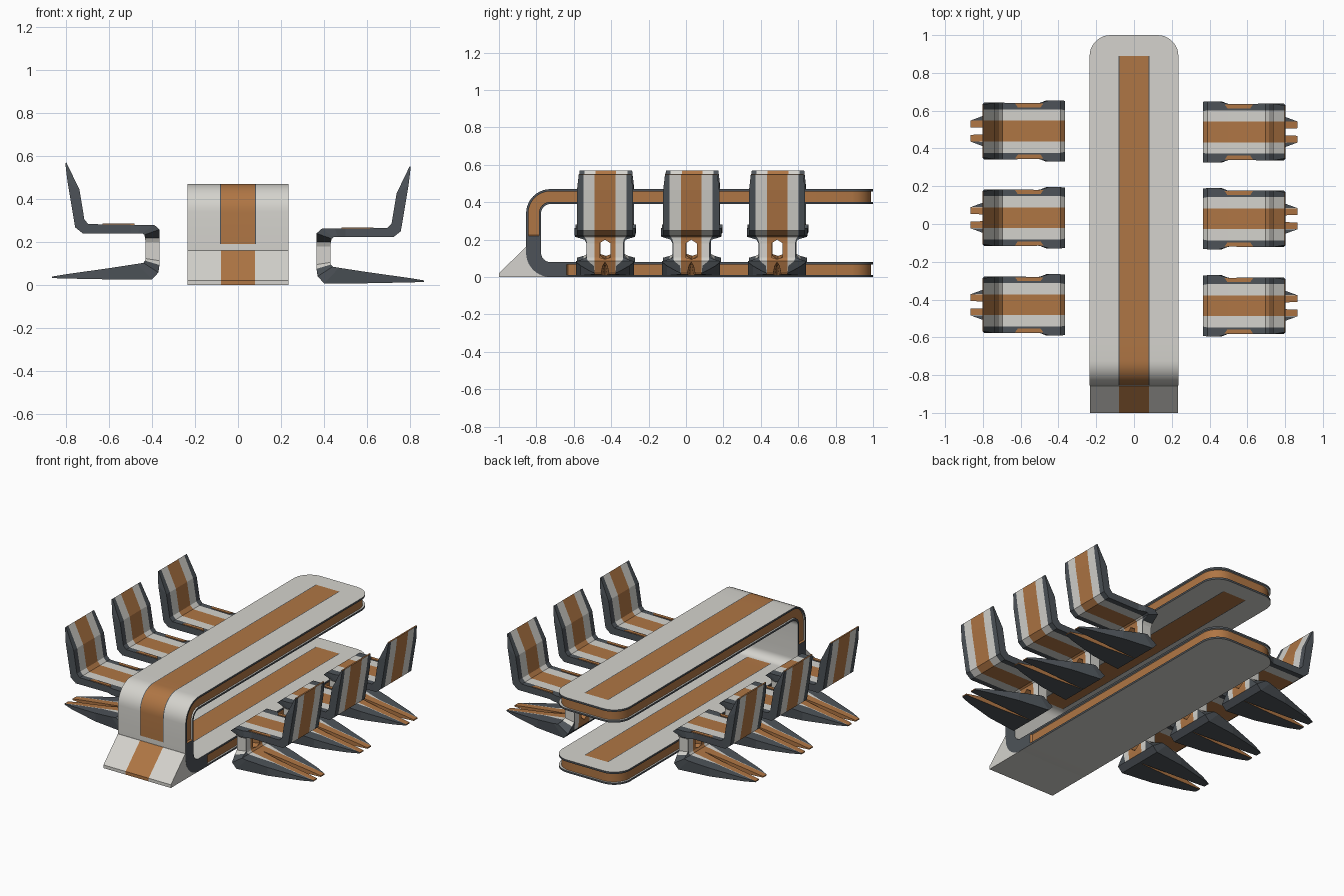
import bpy, bmesh, math
from mathutils import Vector

if "Cube" in bpy.data.objects:
    bpy.data.objects.remove(bpy.data.objects["Cube"])

# Colours
WHITE, ORANGE, DARK = 0, 1, 2
mats = []
for name, col in (("pale_grey", (0.66, 0.65, 0.61)), ("wood_orange", (0.43, 0.18, 0.058)),
                  ("dark_grey", (0.074, 0.086, 0.098))):
    m = bpy.data.materials.new(name)
    m.diffuse_color = (*col, 1)
    m.use_nodes = True
    m.node_tree.nodes["Principled BSDF"].inputs["Base Color"].default_value = m.diffuse_color
    mats.append(m)


def finish(bm, name, smooth=False):
    bmesh.ops.remove_doubles(bm, verts=bm.verts, dist=1e-5)
    bmesh.ops.dissolve_degenerate(bm, dist=1e-5, edges=bm.edges)
    bmesh.ops.recalc_face_normals(bm, faces=bm.faces)
    me = bpy.data.meshes.new(name)
    bm.to_mesh(me)
    bm.free()
    ob = bpy.data.objects.new(name, me)
    bpy.context.collection.objects.link(ob)
    for m in mats:
        me.materials.append(m)
    if smooth:
        bpy.ops.object.select_all(action='DESELECT')
        ob.select_set(True)
        bpy.context.view_layer.objects.active = ob
        bpy.ops.object.shade_smooth_by_angle(angle=math.radians(30))
    return ob


def loft(bm, rings, colour, cap):
    """Skin closed rings; colour(i, j) gives a material or None to skip."""
    vs = [[bm.verts.new(p) for p in r] for r in rings]
    n = len(rings[0])
    for i in range(len(rings) - 1):
        for j in range(n):
            c = colour(i, j)
            if c is not None:
                k = (j + 1) % n
                bm.faces.new((vs[i][j], vs[i][k], vs[i + 1][k], vs[i + 1][j])).material_index = c
    for r in (vs[0], vs[-1]):
        bm.faces.new(r).material_index = cap


# ---------- Table: one thick ribbon folded into a C ----------
HALF, TOP, FRONT, R, END = 0.235, 0.47, -0.855, 0.13, 0.11
path = []  # outer point (y, z), inward normal (y, z)
ys = [1 - END + END * math.sin(math.radians(a)) for a in range(90, -1, -10)] + [0.5, 0, -0.3, -0.63, -0.64]
path += [((y, TOP), (0, -1)) for y in ys]
for k in range(11):
    a = math.radians(90 + 9 * k)
    c, s = math.cos(a), math.sin(a)
    path.append(((FRONT + R + R * c, TOP - R + R * s), (-c, -s)))
path += [((FRONT, z), (1, 0)) for z in (0.225, 0.22, 0.19)]
for k in range(11):
    a = math.radians(180 + 9 * k)
    c, s = math.cos(a), math.sin(a)
    path.append(((FRONT + R + R * c, R + R * s), (-c, -s)))
path += [((y, 0), (0, 1)) for y in reversed(ys)]


def foot(p):
    return p[1] <= 0.221 and p[0] <= -0.639


def table_layer(name, d0, d1, inset, kind):
    rings, pts = [], []
    for (y, z), (ny, nz) in path:
        ins = 0 if foot((y, z)) else inset
        t = max(0, y - (1 - END))
        w = HALF - END + math.sqrt(max(0, END * END - t * t)) - ins
        y -= ins if t > 0 else 0
        xs = [-w, -0.083, -0.078, 0.078, 0.083, w]
        rings.append([Vector((x, y + ny * d0, z + nz * d0)) for x in xs] +
                     [Vector((x, y + ny * d1, z + nz * d1)) for x in reversed(xs)])
        pts.append((y, z))

    def colour(i, j):
        y, z = [(pts[i][k] + pts[i + 1][k]) / 2 for k in (0, 1)]
        if j in (5, 11):
            if kind == "core":
                return DARK if foot(pts[i]) and foot(pts[i + 1]) else ORANGE
            return DARK
        if (kind == "outer" and j < 5 and z > 0.19 and y < 0.89) or \
           (kind == "inner" and j > 5 and -0.7 < y < 0.89):
            return {2: ORANGE, 8: ORANGE, 1: DARK, 3: DARK, 7: DARK, 9: DARK}.get(j, WHITE)
        return DARK if kind == "core" else WHITE

    bm = bmesh.new()
    loft(bm, rings, colour, ORANGE if kind == "core" else DARK)
    finish(bm, name, True)


table_layer("table_outer_plate", 0, 0.012, 0, "outer")
table_layer("table_core", 0.012, 0.068, 0.010, "core")
table_layer("table_inner_plate", 0.068, 0.08, 0, "inner")

# Sloped wedge at the foot of the table, with its stripe
wedge = [(-1, 0), (-1, 0.02), (-0.857, 0.16), (-0.84, 0.16), (-0.83, 0.09), (-0.72, 0.01), (-0.72, 0)]
bm = bmesh.new()
loft(bm, [[Vector((x, y, z)) for y, z in wedge] for x in (-0.234, -0.08, 0.08, 0.234)],
     lambda i, j: ORANGE if i == 1 and j in (0, 1) else WHITE, WHITE)
finish(bm, "table_wedge")

# ---------- Chairs: one ribbon from back to seat, column and forked base ----------
# front x z, rear x z, half width, white limit, slot half width
STATIONS = [
    (0.798, 0.552, 0.803, 0.548, 0.140, 0.115, 0),
    (0.737, 0.425, 0.793, 0.465, 0.150, 0.115, 0),
    (0.714, 0.285, 0.757, 0.250, 0.150, 0.115, 0),
    (0.695, 0.265, 0.722, 0.222, 0.150, 0.115, 0),
    (0.500, 0.262, 0.500, 0.222, 0.148, 0.115, 0),
    (0.450, 0.262, 0.465, 0.222, 0.162, 0.115, 0),
    (0.390, 0.262, 0.445, 0.222, 0.162, 0.115, 0),
    (0.365, 0.240, 0.435, 0.215, 0.160, 0.110, 0),
    (0.365, 0.200, 0.432, 0.200, 0.110, 0.100, 0),
    (0.365, 0.180, 0.430, 0.180, 0.100, 0.095, 0.030),
    (0.365, 0.095, 0.430, 0.105, 0.100, 0.095, 0.030),
    (0.365, 0.075, 0.432, 0.095, 0.120, 0.095, 0),
    (0.370, 0.040, 0.440, 0.085, 0.155, 0.090, 0),
    (0.400, 0.008, 0.470, 0.080, 0.155, 0.085, 0),
    (0.600, 0.008, 0.600, 0.060, 0.130, 0.060, 0.012),
    (0.800, 0.012, 0.800, 0.032, 0.080, 0.057, 0.018),
    (0.865, 0.014, 0.865, 0.021, 0.056, 0.0555, 0.020)]
COLUMN = range(8, 11)


def chair_colour(i, j):
    if j == 7:  # slot wall, left out where the halves meet
        return ORANGE if STATIONS[i][6] + STATIONS[i + 1][6] > 0 else None
    if j == 3:
        return WHITE if i in COLUMN else DARK
    if j < 3 and i >= 12:  # underside of base
        return DARK
    return (ORANGE, WHITE, DARK)[j if j < 3 else 6 - j]


def make_chair(label, side, cy, dz):
    bm = bmesh.new()
    for m in (-1, 1):
        rings = []
        for ax, az, bx, bz, hw, wl, y0 in STATIONS:
            yy = [y0, 0.055, wl, hw]
            rings.append([Vector((side * ax, cy + m * y, az + dz)) for y in yy] +
                         [Vector((side * bx, cy + m * y, bz + dz)) for y in reversed(yy)])
        loft(bm, rings, chair_colour, ORANGE)
    finish(bm, "chair_" + label)
    # Small inlays along the seat edges
    bm = bmesh.new()
    for m in (-1, 1):
        rings = [[Vector((side * x, cy + m * y, z + dz)) for x in xs]
                 for xs, y, z in (((0.495, 0.615), 0.125, 0.267), ((0.48, 0.63), 0.146, 0.267))]
        low = [[p - Vector((0, 0, 0.006)) for p in r] for r in rings]
        loft(bm, [r + l[::-1] for r, l in zip(rings, low)], lambda i, j: ORANGE, ORANGE)
    finish(bm, "seat_inlay_" + label)


for n, cy in enumerate((-0.433, 0.028, 0.487)):
    make_chair(f"right_{n + 1}", 1, cy, 0)
    make_chair(f"left_{n + 1}", -1, cy + 0.005, 0.018)
